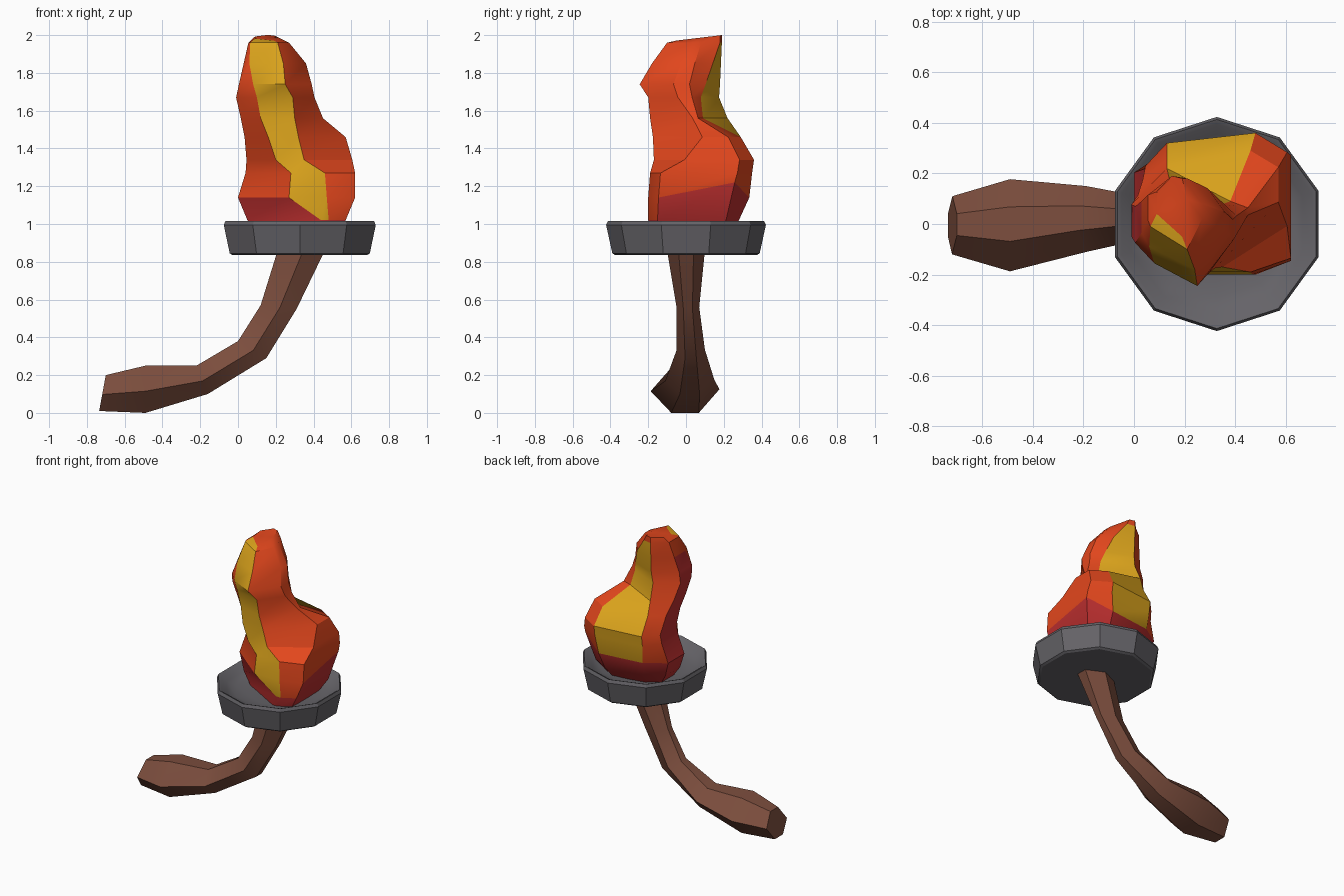
import bpy, bmesh, math


def material(name, rgb):
    m = bpy.data.materials.new(name)
    m.diffuse_color = (*rgb, 1)
    return m


def loft(name, rings, mats, rule=None, smooth=30):
    """Skin closed rings of points; rule(column, height) picks the material."""
    bm = bmesh.new()
    rows = [[bm.verts.new(p) for p in r] for r in rings]
    n = len(rows[0])
    for a, b in zip(rows, rows[1:]):
        for i in range(n):
            j = (i + 1) % n
            f = bm.faces.new((a[i], a[j], b[j], b[i]))
            if rule:
                f.material_index = rule(i, f.calc_center_median().z)
    bm.faces.new(rows[0][::-1])
    bm.faces.new(rows[-1])
    bmesh.ops.recalc_face_normals(bm, faces=bm.faces)
    me = bpy.data.meshes.new(name)
    bm.to_mesh(me)
    bm.free()
    for m in mats:
        me.materials.append(m)
    ob = bpy.data.objects.new(name, me)
    bpy.context.collection.objects.link(ob)
    bpy.ops.object.select_all(action='DESELECT')
    ob.select_set(True)
    bpy.context.view_layer.objects.active = ob
    bpy.ops.object.shade_smooth_by_angle(angle=math.radians(smooth))
    return ob


wood = material("brown wood", (0.2, 0.075, 0.047))
iron = material("grey iron", (0.13, 0.125, 0.138))
orange = material("flame orange", (0.76, 0.062, 0.012))
yellow = material("flame yellow", (0.73, 0.38, 0.012))
red = material("flame red", (0.5, 0.028, 0.028))

# Curved handle: top x, z, bottom x, z, half width, y offset
path = [(-0.70, 0.20, -0.735, 0.01, 0.115, -0.005),
        (-0.49, 0.25, -0.49, 0.0, 0.182, -0.005),
        (-0.22, 0.25, -0.16, 0.10, 0.13, 0.02),
        (0.0, 0.38, 0.15, 0.29, 0.075, 0.025),
        (0.12, 0.57, 0.31, 0.55, 0.06, 0.01),
        (0.21, 0.86, 0.46, 0.86, 0.10, 0.0)]
profile = [(0, -0.35), (0, 0.4), (0.5, 1), (1, 0.4), (1, -0.4), (0.54, -1)]
loft("handle", [[(tx + (bx - tx) * t, oy + w * s, tz + (bz - tz) * t)
                 for t, s in profile] for tx, tz, bx, bz, w, oy in path], [wood], smooth=40)

# Ten-sided bowl: radius, height
bowl = [(0.375, 0.835), (0.39, 0.845), (0.423, 0.995), (0.413, 1.017),
        (0.395, 1.01), (0.355, 0.972), (0.29, 0.95), (0.2, 0.94)]
loft("bowl", [[(0.327 + r * math.cos(math.radians(18 + 36 * i)),
                r * math.sin(math.radians(18 + 36 * i)), z)
               for i in range(10)] for r, z in bowl], [iron])

# Flame: height, left, right, front, back, front stripe x0 x1, back stripe x0 x1
layers = [(0.93, 0.12, 0.52, -0.18, 0.22, 0.40, 0.43, 0.20, 0.43),
          (1.02, 0.05, 0.57, -0.20, 0.29, 0.44, 0.48, 0.17, 0.45),
          (1.14, 0.0, 0.62, -0.20, 0.345, 0.27, 0.47, 0.14, 0.46),
          (1.27, 0.04, 0.62, -0.19, 0.36, 0.28, 0.46, 0.13, 0.48),
          (1.34, 0.045, 0.605, -0.17, 0.37, 0.20, 0.35, 0.13, 0.48),
          (1.46, 0.035, 0.57, -0.175, 0.30, 0.16, 0.32, 0.13, 0.46),
          (1.56, 0.015, 0.45, -0.19, 0.22, 0.12, 0.30, 0.13, 0.38),
          (1.67, -0.01, 0.405, -0.20, 0.175, 0.10, 0.29, 0.14, 0.35),
          (1.74, 0.005, 0.39, -0.245, 0.18, 0.08, 0.25, 0.15, 0.33),
          (1.85, 0.03, 0.36, -0.18, 0.185, 0.06, 0.24, 0.15, 0.29),
          (1.96, 0.055, 0.27, -0.10, 0.19, 0.065, 0.21, 0.15, 0.21),
          (2.0, 0.09, 0.21, -0.05, 0.19, 0.09, 0.19, 0.15, 0.19)]


def flame_ring(z, l, r, f, b, f0, f1, b0, b1):
    d = b - f
    upper = z > 1.5
    # the right lobe leans back above the low front knob
    r0 = 0.1 if z < 1.3 else 0.3 if z < 1.4 else 0.55 if z < 1.6 else 0.42
    r1 = 0.62 if upper else 0.84
    skew_r = max(0.01, 0.13 - 0.3 * (z - 1.56)) if upper else 0.01
    skew_l = 0 if upper else 0.05
    skew_f = 0.09 if z > 1.7 else 0.05 if upper else 0.0
    lift = 0.08 if z == 1.14 else 0
    pts = [(f0, f + skew_f, z), (f1, f, z), (r, f + r0 * d, z),
           (r, f + r1 * d, z + lift), (b1, b - skew_r, z), (b0, b - skew_l, z),
           (l, f + 0.74 * d, z), (l, f + 0.40 * d, z)]
    if z == 2.0:  # the tip slopes down to the front
        pts = [(x, y, z - 0.12 * (b - y)) for x, y, z in pts]
    return pts


def flame_colour(col, z):
    if col == 0 and 1.0 < z < 1.97 or col == 4 and 1.12 < z < 1.92:
        return 1
    red_top = {6: 1.85, 7: 1.12, 2: 1.17, 3: 1.17, 1: 1.0}.get(col, 1.1)
    return 2 if z < red_top else 0


loft("flame", [flame_ring(*a) for a in layers], [orange, yellow, red], flame_colour)
